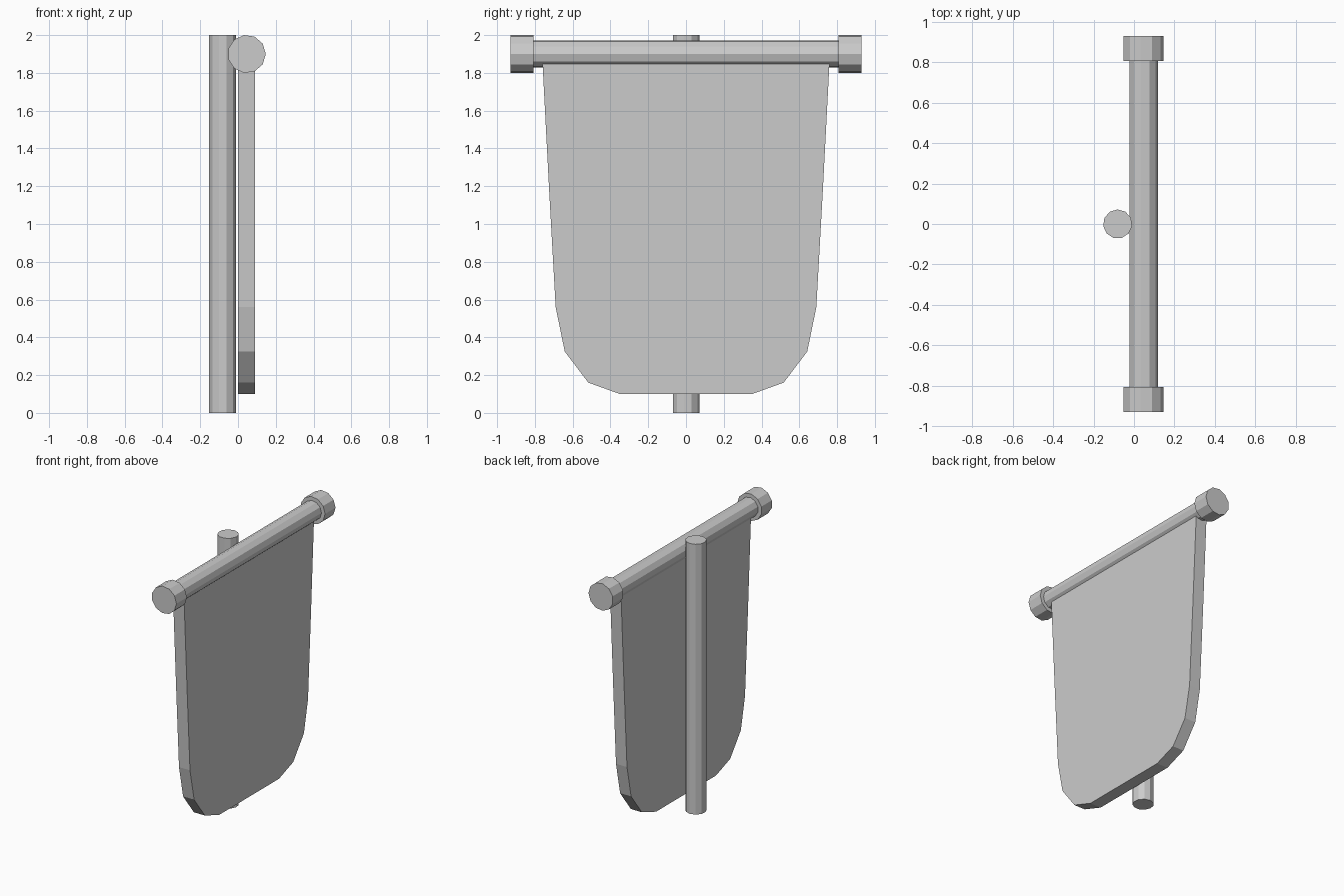
import bpy, bmesh
from math import sin, cos, tau

if "Cube" in bpy.data.objects:
    bpy.data.objects.remove(bpy.data.objects["Cube"])

SIDES = 11


def prism(name, pts, offset):
    """Closed solid from a loop of points swept along offset."""
    bm = bmesh.new()
    face = bm.faces.new([bm.verts.new(p) for p in pts])
    ext = bmesh.ops.extrude_face_region(bm, geom=[face], use_keep_orig=True)
    verts = [g for g in ext["geom"] if isinstance(g, bmesh.types.BMVert)]
    bmesh.ops.translate(bm, verts=verts, vec=offset)
    bmesh.ops.recalc_face_normals(bm, faces=bm.faces)
    me = bpy.data.meshes.new(name)
    bm.to_mesh(me)
    bm.free()
    ob = bpy.data.objects.new(name, me)
    bpy.context.collection.objects.link(ob)
    return ob


def ring(radius):
    return [(radius * sin(tau * i / SIDES), radius * cos(tau * i / SIDES))
            for i in range(SIDES)]


def crossbar(name, radius, y0, y1):
    pts = [(0.046 + b, y0, 1.90 + a) for a, b in ring(radius)]
    return prism(name, pts, (0, y1 - y0, 0))


# Upright pole
prism("pole", [(-0.081 + a, b, 0) for a, b in ring(0.072)], (0, 0, 2))

# Horizontal rod with an end cap on each side
crossbar("rod", 0.072, -0.85, 0.85)
for side, label in ((-1, "left"), (1, "right")):
    crossbar("end_cap_" + label, 0.101, side * 0.808, side * 0.93)

# Hanging cloth, tapering to rounded lower corners
half = [(0.762, 1.90), (0.724, 1.17), (0.69, 0.56), (0.642, 0.325),
        (0.517, 0.16), (0.35, 0.10)]
outline = half + [(-y, z) for y, z in reversed(half)]
prism("banner", [(0.0, y, z) for y, z in outline], (0.09, 0, 0))
